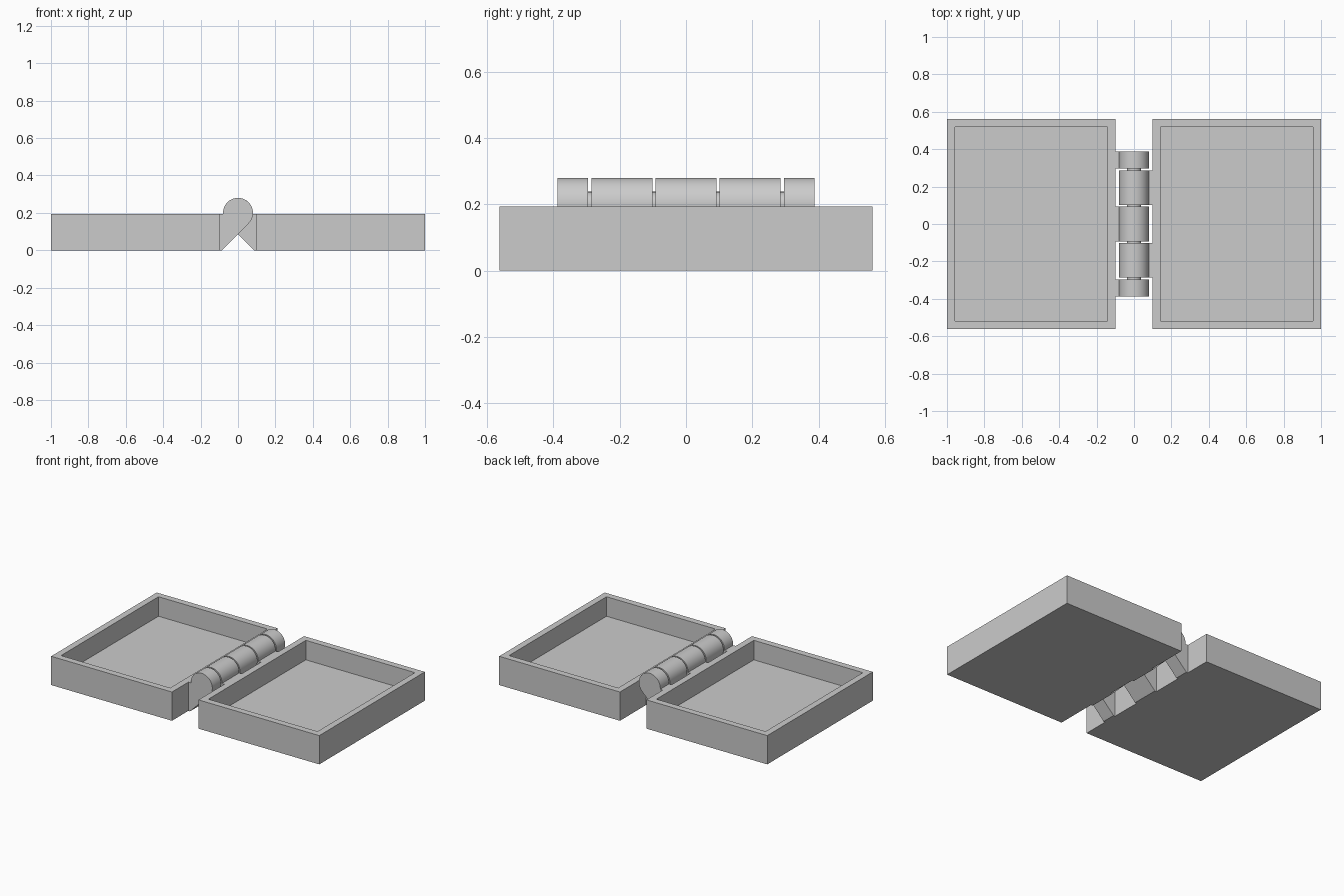
import bpy, bmesh
from math import sin, cos, radians, sqrt

cube = bpy.data.objects.get("Cube")
if cube:
    bpy.data.objects.remove(cube, do_unlink=True)

# Overall sizes
INNER, OUTER, HALF_Y, TRAY_H = 0.099, 1.0, 0.5625, 0.194
WALL, FLOOR = 0.0615, 0.0625
AXIS_Z, RADIUS, PIN_R = 0.2, 0.08, 0.038

grey = bpy.data.materials.new("plain_grey")
grey.use_nodes = True
grey.diffuse_color = (0.6, 0.6, 0.6, 1)
grey.node_tree.nodes["Principled BSDF"].inputs["Base Color"].default_value = grey.diffuse_color


def finish(bm, name, smooth=False):
    bmesh.ops.recalc_face_normals(bm, faces=bm.faces)
    mesh = bpy.data.meshes.new(name)
    bm.to_mesh(mesh)
    bm.free()
    mesh.materials.append(grey)
    obj = bpy.data.objects.new(name, mesh)
    bpy.context.collection.objects.link(obj)
    if smooth:
        bpy.ops.object.select_all(action="DESELECT")
        obj.select_set(True)
        bpy.context.view_layer.objects.active = obj
        bpy.ops.object.shade_smooth_by_angle(angle=radians(30))
    return obj


def prism(bm, profile, y0, y1):
    """Extrude an x-z outline along y."""
    face = bm.faces.new([bm.verts.new((x, y0, z)) for x, z in profile])
    out = bmesh.ops.extrude_face_region(bm, geom=[face], use_keep_orig=True)
    verts = [v for v in out["geom"] if isinstance(v, bmesh.types.BMVert)]
    bmesh.ops.translate(bm, verts=verts, vec=(0, y1 - y0, 0))


def tray(name, side):
    """Open box with a recessed floor."""
    bm = bmesh.new()
    a, b = sorted((side * INNER, side * OUTER))
    prism(bm, [(a, 0), (b, 0), (b, TRAY_H), (a, TRAY_H)], -HALF_Y, HALF_Y)
    bmesh.ops.recalc_face_normals(bm, faces=bm.faces)
    top = max(bm.faces, key=lambda f: f.calc_center_median().z)
    bmesh.ops.inset_region(bm, faces=[top], thickness=WALL)
    out = bmesh.ops.extrude_face_region(bm, geom=[top])
    verts = [v for v in out["geom"] if isinstance(v, bmesh.types.BMVert)]
    bmesh.ops.translate(bm, verts=verts, vec=(0, 0, FLOOR - TRAY_H))
    if top.is_valid:
        bmesh.ops.delete(bm, geom=[top], context="FACES_ONLY")
    finish(bm, name)


def knuckle(name, side, y0, y1):
    """Round barrel with a sloped web back to its own tray."""
    start, end, steps = 184.3, -45, 40
    foot = RADIUS * sqrt(2) - AXIS_Z
    outline = [(-INNER, TRAY_H)]
    for i in range(steps + 1):
        t = radians(start + (end - start) * i / steps)
        outline.append((RADIUS * cos(t), AXIS_Z + RADIUS * sin(t)))
    outline += [(foot, 0), (-INNER, 0)]
    bm = bmesh.new()
    prism(bm, [(-side * x, z) for x, z in outline], y0, y1)
    finish(bm, name, smooth=True)


# Trays
tray("left_tray", 1)
tray("right_tray", -1)

# Hinge knuckles, alternating between the trays
knuckle("middle_knuckle", -1, -0.0925, 0.0925)
for label, s in (("front", -1), ("back", 1)):
    for part, side, a, b in (("inner", 1, 0.1015, 0.2855), ("end", -1, 0.2955, 0.388)):
        y0, y1 = sorted((s * a, s * b))
        knuckle(f"{label}_{part}_knuckle", side, y0, y1)

# Short pins bridging the gaps between knuckles
for label, y in (("front_end", -0.2905), ("front_inner", -0.097),
                 ("back_inner", 0.097), ("back_end", 0.2905)):
    bm = bmesh.new()
    ring = [radians(i * 15) for i in range(24)]
    prism(bm, [(PIN_R * cos(t), AXIS_Z + PIN_R * sin(t)) for t in ring], y - 0.008, y + 0.008)
    finish(bm, label + "_pin", smooth=True)
